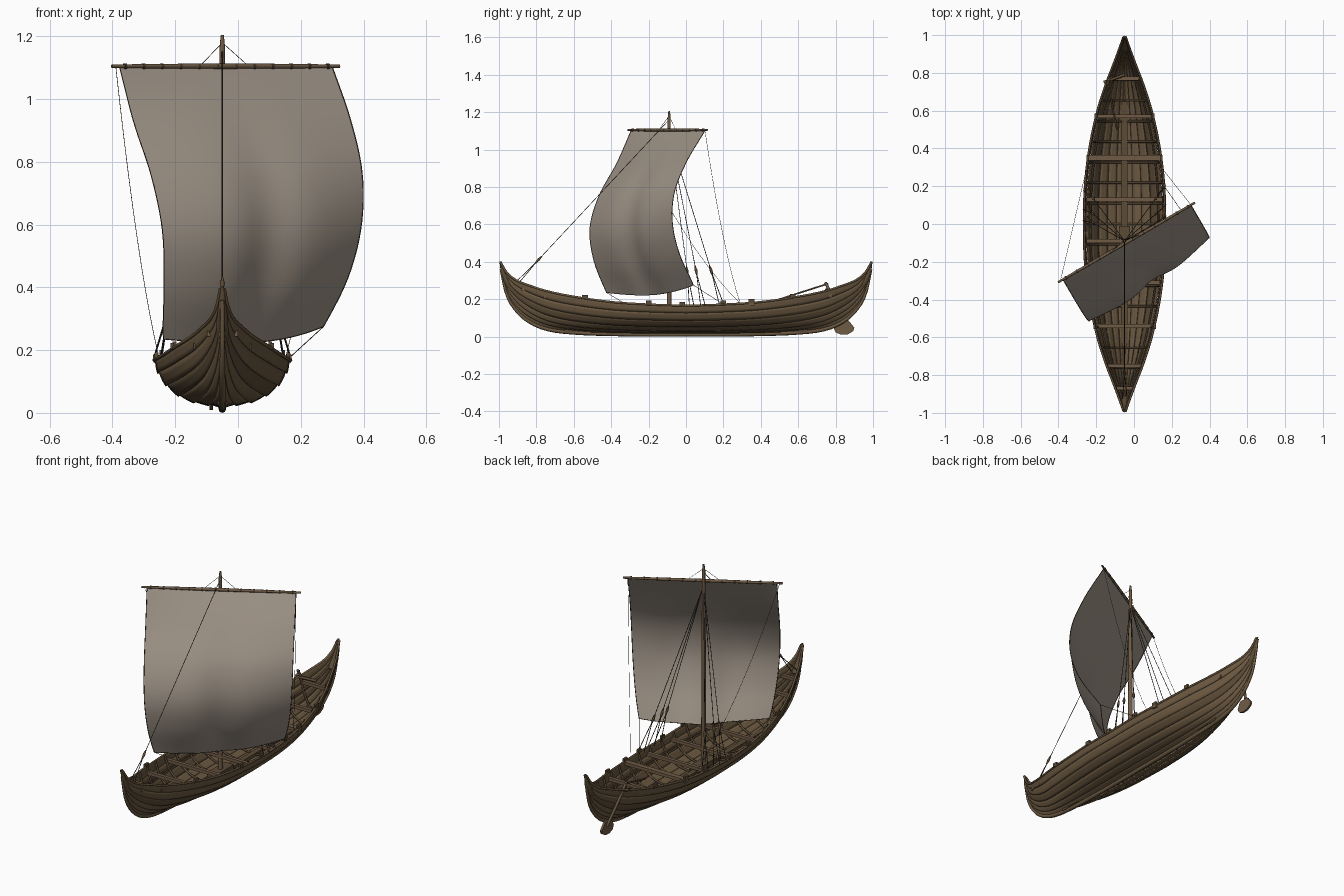
import bpy, bmesh, math
from mathutils import Vector

cube = bpy.data.objects.get("Cube")
if cube:
    bpy.data.objects.remove(cube, do_unlink=True)

CX = -0.05            # centreline of the ship
MAST_Y = -0.09


def material(name, rgb):
    m = bpy.data.materials.new(name)
    m.use_nodes = True
    m.diffuse_color = (*rgb, 1)
    bsdf = m.node_tree.nodes["Principled BSDF"]
    bsdf.inputs["Base Color"].default_value = (*rgb, 1)
    bsdf.inputs["Roughness"].default_value = 0.9
    return m


PLANK = material("plank wood", (0.15, 0.10, 0.053))
DARK = material("dark wood", (0.105, 0.07, 0.037))
SPAR = material("spar wood", (0.16, 0.105, 0.06))
CLOTH = material("sail cloth", (0.34, 0.29, 0.24))
ROPE = material("tarred rope", (0.05, 0.037, 0.025))


def smooth(xs, ys, x):
    """Hermite interpolation through a few points."""
    n = len(xs)
    i = max(k for k in range(n - 1) if xs[k] <= x or k == 0)

    def slope(k):
        a, b = max(k - 1, 0), min(k + 1, n - 1)
        return (ys[b] - ys[a]) / (xs[b] - xs[a])
    h = xs[i + 1] - xs[i]
    t = (x - xs[i]) / h
    return ((1 + 2 * t) * (1 - t) ** 2 * ys[i] + t * (1 - t) ** 2 * h * slope(i)
            + t * t * (3 - 2 * t) * ys[i + 1] + t * t * (t - 1) * h * slope(i + 1))


def mesh_object(name, verts, faces, mats, shade=True):
    me = bpy.data.meshes.new(name)
    me.from_pydata(verts, [], faces)
    for m in mats:
        me.materials.append(m)
    ob = bpy.data.objects.new(name, me)
    bpy.context.collection.objects.link(ob)
    if shade:
        me.shade_smooth()
    return ob


def rod(name, points, radius, mat, sides=1, taper=None):
    """Round bar or rope along a path."""
    cu = bpy.data.curves.new(name, "CURVE")
    cu.dimensions = "3D"
    cu.bevel_depth = radius
    cu.bevel_resolution = sides
    cu.use_fill_caps = True
    sp = cu.splines.new("POLY")
    sp.points.add(len(points) - 1)
    for i, p in enumerate(points):
        sp.points[i].co = (*p, 1)
        sp.points[i].radius = taper[i] if taper else 1
    cu.materials.append(mat)
    ob = bpy.data.objects.new(name, cu)
    bpy.context.collection.objects.link(ob)
    return ob


def box(name, centre, size, mat):
    bpy.ops.mesh.primitive_cube_add(size=1, location=centre)
    ob = bpy.context.object
    ob.name = name
    ob.scale = size
    ob.data.materials.append(mat)
    return ob


# Hull lines: distance from midship, half beam, keel height, sheer height
S = (0, .2, .4, .6, .75, .85, .92, .97, 1)
HALF = (.215, .21, .187, .145, .098, .06, .034, .016, .006)
KEEL = (.02, .02, .022, .028, .045, .085, .145, .23, .36)
SHEER = (.165, .172, .185, .213, .243, .275, .303, .345, .395)
FULL_X = (0, .2, .42, .64, .82, .94, 1)
FULL_Z = (0, .05, .11, .25, .47, .74, 1)
STRAKES = len(FULL_X) - 1
LENGTH = 0.99


def half(y): return smooth(S, HALF, min(abs(y), 1))
def keel(y): return smooth(S, KEEL, min(abs(y), 1))
def sheer(y): return smooth(S, SHEER, min(abs(y), 1))


def section(y, w, out=0.0):
    """Point on the hull; w runs from 0 at the keel to 1 at the rail."""
    sharp = abs(y) ** 3
    k = [i / STRAKES for i in range(STRAKES + 1)]

    def xz(v):
        fx = smooth(k, FULL_X, v) * (1 - sharp) + v * sharp
        fz = smooth(k, FULL_Z, v) * (1 - sharp) + v * sharp
        return Vector((half(y) * fx, keel(y) + (sheer(y) - keel(y)) * fz))
    p = xz(w)
    d = (xz(min(w + .02, 1)) - xz(max(w - .02, 0))).normalized()
    p += Vector((d.y, -d.x)) * out
    return Vector((max(p.x, 0), y * LENGTH, p.y))


# Lapped planks, one strip per strake, mirrored over the centreline
stations = [math.sin(math.pi / 2 * i / 28) for i in range(-28, 29)]
for k in range(STRAKES):
    rows, verts, faces = 4, [], []
    for y in stations:
        for i in range(rows):
            f = i / (rows - 1)
            verts.append(section(y, (k + f) / STRAKES, .006 * (1 - f) * (1 - abs(y) ** 4)))
    for j in range(len(stations) - 1):
        for i in range(rows - 1):
            a = j * rows + i
            faces.append((a, a + rows, a + rows + 1, a + 1))
    strake = mesh_object(f"strake_{k + 1}", verts, faces, [DARK if k == 3 else PLANK])
    strake.location.x = CX
    solid = strake.modifiers.new("thickness", "SOLIDIFY")
    solid.thickness = .005
    solid.offset = -1
    strake.modifiers.new("both_sides", "MIRROR")

# Keel and stem posts, keelson
rod("keel_and_stems", [(CX, y * LENGTH, keel(y) - .008 * (1 - abs(y) ** 3)) for y in stations],
    .012, PLANK, 2, [1 - .45 * abs(y) ** 6 for y in stations])
for end, name in ((-1, "bow"), (1, "stern")):
    rod(name + "_post_head", [(CX, end * y, z) for y, z in
        ((.925, .25), (.96, .30), (.978, .345), (.992, .402))],
        .018, DARK, 2, (1.1, 1, .7, .3))
box("keelson", (CX, 0, .034), (.03, 1.3, .018), DARK)
box("mast_step", (CX, MAST_Y, .05), (.06, .16, .03), DARK)

# Rails, inner stringers and ribs
for side, name in ((-1, "right"), (1, "left")):
    def hull_path(w, inset, ys):
        out = []
        for y in ys:
            p = section(y, w, -inset)
            out.append((CX + side * p.x, p.y, p.z))
        return out
    rod(name + "_rail", hull_path(1, 0, stations), .006, PLANK)
    rod(name + "_stringer", hull_path(.72, .008, stations[6:-6]), .005, DARK)
    for n in range(-7, 8):
        rod(f"{name}_rib_{n + 8}", hull_path_pts := [
            (CX + side * p.x, p.y, p.z) for p in
            (section(n * .11, w / 12, -.008) for w in range(13))], .006, DARK)
    # Cleats on the rail
    for n, y in enumerate((-.54, -.2, -.02, .2, .35, .57)):
        box(f"{name}_cleat_{n + 1}", (CX + side * half(y), y, sheer(y) + .009),
            (.012, .03, .022), DARK)

# Cross beams
for n, y in enumerate((-.87, -.75, -.54, -.31, -.09, .13, .35, .57, .77)):
    wide = y == .35
    box(f"cross_beam_{n + 1}", (CX, y, sheer(y) - (.006 if wide else .03)),
        (half(y) * (2.06 if wide else 1.88), .03 if wide else .02, .018), SPAR)

# Mast and yard
rod("mast", [(CX, MAST_Y, z) for z in (.04, .6, 1.1, 1.17, 1.205)], .012, SPAR, 3,
    (1.1, 1, .75, .7, .4))
along = Vector((.864, .503, 0))
normal = Vector((.503, -.864, 0))
base = Vector((CX, MAST_Y, 0))
up = Vector((0, 0, 1))
yard_at = lambda d: base + along * d + normal * .012 + up * 1.105
rod("yard", [yard_at(d) for d in (-.415, -.2, 0, .2, .425)], .008, SPAR, 3,
    (.7, 1, 1.1, 1, .7))
for n in range(12):
    d = -.37 + n * .068
    rod(f"yard_lashing_{n + 1}", [yard_at(d), yard_at(d + .008)], .0095, ROPE)

# Billowing sail
T = (0, .2, .4, .6, .8, 1)
LEFT_BELLY = (.012, .10, .21, .27, .255, .195)
RIGHT_BELLY = (.012, .125, .20, .208, .155, .05)


def sail_point(u, t):
    d = (-.385 + .785 * u) * (1 - .14 * t ** 4)
    belly = (1 - u) * smooth(T, LEFT_BELLY, t) + u * smooth(T, RIGHT_BELLY, t)
    crease = .05 * math.exp(-((u - .52) / .13) ** 2) * t
    belly += (.045 * math.sin(math.pi * u) - crease) * math.sin(math.pi * t * .9)
    foot = .235 - .015 * math.sin(math.pi * u) + .04 * u ** 4
    return base + along * d + normal * belly + up * (1.1 + (foot - 1.1) * t)


N = 32
mesh_object("sail", [sail_point(i / N, j / N) for j in range(N + 1) for i in range(N + 1)],
            [(a, a + N + 1, a + N + 2, a + 1)
             for j in range(N) for i in range(N) for a in [j * (N + 1) + i]], [CLOTH])
for u, name in ((0, "right"), (1, "left")):
    rod(name + "_sail_edge_rope", [sail_point(u, j / N) for j in range(N + 1)], .0018, ROPE)
rod("sail_foot_rope", [sail_point(i / N, 1) for i in range(N + 1)], .0015, ROPE)


# Rigging
def tackle(name, top, bottom):
    """Stay ending in a wooden block and a doubled lanyard."""
    top, bottom = Vector(top), Vector(bottom)
    run = (top - bottom).normalized()
    rod(name, [top, bottom + run * .2], .0018, ROPE)
    rod(name + "_block", [bottom + run * s for s in (.17, .195, .22)], .008, DARK, 1, (.6, 1, .4))
    for s in (-1, 1):
        rod(name + "_lanyard", [bottom + run * .18, bottom + Vector((.012 * s, .012 * s, 0))],
            .002, ROPE)


tackle("forestay", (CX, MAST_Y, 1.16), (CX, -.92, .27))
for side, name in ((-1, "right"), (1, "left")):
    for n, y in enumerate((.03, .09, .19)):
        tackle(f"{name}_shroud_{n + 1}", (CX, MAST_Y, 1.08),
               (CX + side * (half(y) - .005), y, sheer(y)))
    rod(name + "_yard_lift", [(CX, MAST_Y, 1.18), yard_at(side * .09)], .001, ROPE)
    # Slack brace from yard end to rail
    a, b = yard_at(side * .4), Vector((CX + side * half(.29), .29, sheer(.29)))
    rod(name + "_brace", [a.lerp(b, t) - up * .35 * t * (1 - t)
                          for t in (i / 10 for i in range(11))], .001, ROPE)
    corner = sail_point((side + 1) / 2, 1)
    y = -.33 if side < 0 else .2
    rod(name + "_sheet", [corner, (CX + side * half(y), y, sheer(y))], .0013, ROPE)

# Steering oar on the right quarter, with tiller
rod("rudder_stock", [(-.14, .745, .29), (-.125, .79, .2), (-.09, .85, .06)], .008, SPAR, 2)
profile = [(.81, .085), (.79, .045), (.80, .022), (.83, .01), (.865, .012),
           (.895, .03), (.90, .048), (.87, .085)]
count = len(profile)
blade = [(-.085 + s, y, z) for s in (-.006, .006) for y, z in profile]
ring = list(range(count))
mesh_object("rudder_blade", blade, [ring[::-1], [i + count for i in ring]] +
            [(i, (i + 1) % count, (i + 1) % count + count, i + count) for i in ring],
            [SPAR], False)
rod("tiller", [(-.14, .76, .283), (-.09, .5, .2)], .005, SPAR)
rod("rudder_mount", [(-.16, .75, .25), (-.05, .79, .235)], .008, DARK)
